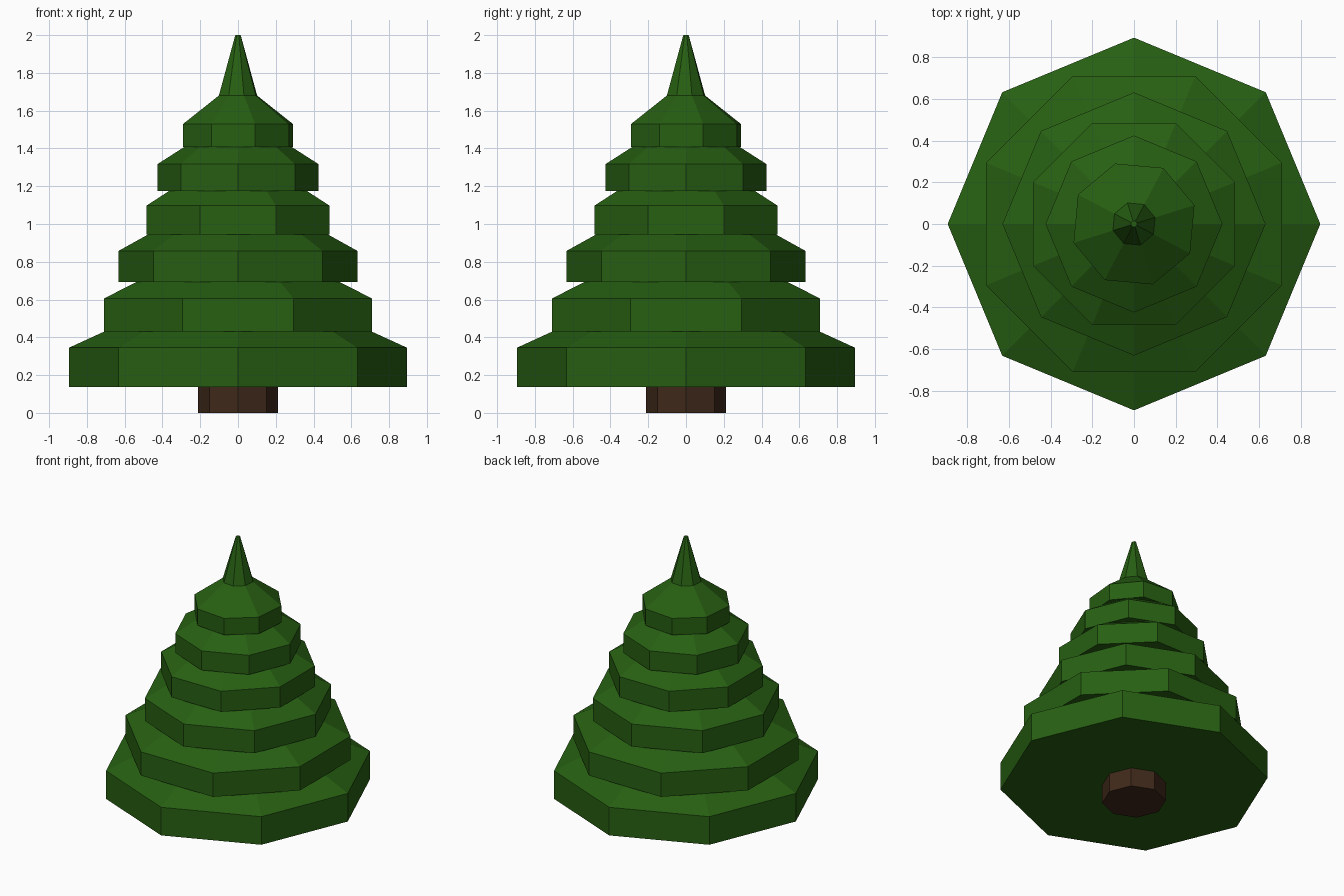
import bpy, bmesh
from math import cos, sin, tau, pi, radians

if "Cube" in bpy.data.objects:
    bpy.data.objects.remove(bpy.data.objects["Cube"])

SIDES = 8


def material(name, color):
    m = bpy.data.materials.new(name)
    m.diffuse_color = (*color, 1)
    m.use_nodes = True
    m.node_tree.nodes["Principled BSDF"].inputs["Base Color"].default_value = m.diffuse_color
    return m


def lathe(name, profile, angle, mat):
    """Closed eight-sided solid from (radius, z) rings, first corner at angle."""
    bm = bmesh.new()
    rings = [[bm.verts.new((r * cos(angle + tau * i / SIDES),
                            r * sin(angle + tau * i / SIDES), z))
              for i in range(SIDES)] for r, z in profile]
    for low, high in zip(rings, rings[1:]):
        for i in range(SIDES):
            j = (i + 1) % SIDES
            bm.faces.new((low[i], low[j], high[j], high[i]))
    bm.faces.new(rings[0][::-1])
    bm.faces.new(rings[-1])
    mesh = bpy.data.meshes.new(name)
    bm.to_mesh(mesh)
    bm.free()
    mesh.materials.append(mat)
    obj = bpy.data.objects.new(name, mesh)
    bpy.context.collection.objects.link(obj)
    return obj


green = material("needles", (0.02, 0.115, 0.006))
brown = material("bark", (0.05, 0.022, 0.01))

# Trunk, running slightly up into the lowest tier
lathe("trunk", [(0.213, 0), (0.213, 0.16)], 0, brown)

# Branch tiers: corner radius, bottom, rim top, next tier's bottom, radius there
tiers = [
    (0.895, 0.138, 0.345, 0.430, 0.709),
    (0.769, 0.430, 0.605, 0.692, 0.585),
    (0.632, 0.692, 0.858, 0.945, 0.475),
    (0.525, 0.945, 1.097, 1.176, 0.393),
    (0.425, 1.176, 1.318, 1.408, 0.284),
]
for n, (r, z0, z1, z2, r2) in enumerate(tiers):
    # continue the slope a little way inside the next tier
    grow = 1.15
    top = (r + (r2 - r) * grow, z1 + (z2 - z1) * grow)
    lathe(f"branch_tier_{n + 1}", [(r, z0), (r, z1), top],
          (n % 2) * pi / SIDES, green)

# Top tier with the pointed tip
lathe("tree_tip", [(0.304, 1.408), (0.304, 1.53), (0.106, 1.68), (0.015, 2.0)],
      radians(17.3), green)
